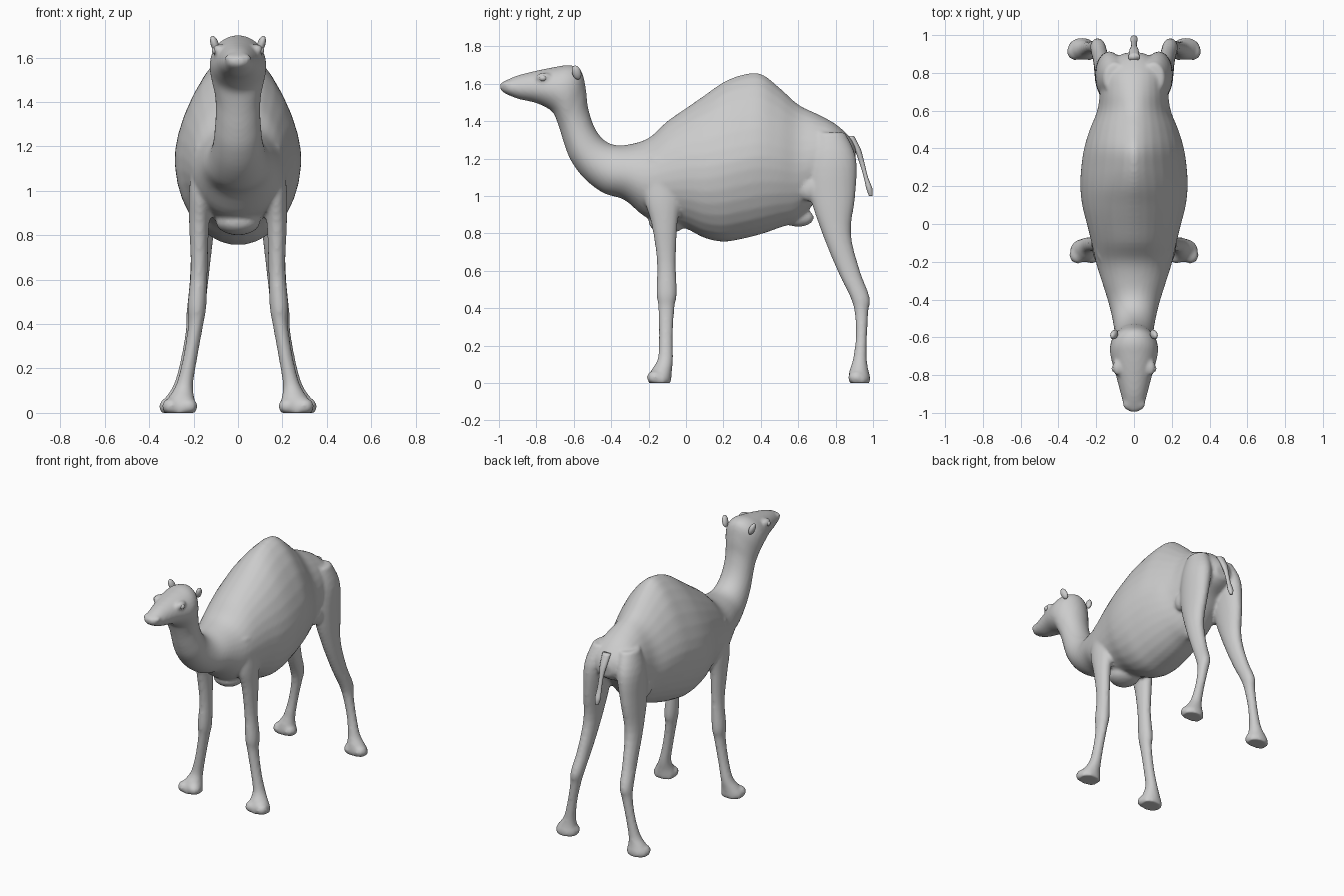
import bpy, bmesh, math
from mathutils import Matrix, Vector


def catmull(rows, steps=4):
    """Smoothly resample a list of number rows."""
    out, n = [], len(rows)
    for i in range(n - 1):
        quad = [rows[max(i - 1, 0)], rows[i], rows[i + 1], rows[min(i + 2, n - 1)]]
        for k in range(steps):
            t = k / steps
            out.append([0.5 * (2 * b + (c - a) * t + (2 * a - 5 * b + 4 * c - d) * t * t
                               + (3 * b - a - 3 * c + d) * t ** 3)
                        for a, b, c, d in zip(*quad)])
    return out + [list(rows[-1])]


def loft(bm, rows, side=1, ridge=False, segs=32):
    """Rows: top y, top z, bottom y, bottom z, half width, centre x."""
    rings = []
    for ty, tz, by, bz, w, xc in catmull(rows):
        p = 2 - 0.5 * math.exp(-((ty - 0.35) / 0.3) ** 2) if ridge else 2
        f = 0.46 if ridge else 0.5
        ring = []
        for k in range(segs):
            a = 2 * math.pi * (k + 0.5) / segs
            c, s = math.cos(a), math.sin(a)
            e = 2 / p if s > 0 else 1
            x = xc + w * math.copysign(abs(c) ** e, c)
            v = f + (1 - f) * s ** e if s > 0 else f + f * s
            ring.append(bm.verts.new((side * x, by + (ty - by) * v, bz + (tz - bz) * v)))
        rings.append(ring)
    for r0, r1 in zip(rings, rings[1:]):
        for k in range(segs):
            j = (k + 1) % segs
            bm.faces.new((r0[k], r0[j], r1[j], r1[k]))
    bm.faces.new(rings[0])
    bm.faces.new(rings[-1])


def limb(rows):
    """Convert z, x, y, rx, ry to loft rows."""
    return [(y + ry, z, y - ry, z, rx, x) for z, x, y, rx, ry in rows]


def blob(bm, loc, size, rot=(0, 0, 0)):
    m = Matrix.LocRotScale(Vector(loc), None, None)
    for i, ax in enumerate("XYZ"):
        m = m @ Matrix.Rotation(rot[i], 4, ax)
    m = m @ Matrix.Diagonal((*size, 1))
    made = bmesh.ops.create_uvsphere(bm, u_segments=20, v_segments=12, radius=1, matrix=m)
    for v in made["verts"]:
        v.co.z = max(v.co.z, 0)


def finish(bm, name, voxel=None):
    bmesh.ops.recalc_face_normals(bm, faces=bm.faces)
    me = bpy.data.meshes.new(name)
    bm.to_mesh(me)
    bm.free()
    ob = bpy.data.objects.new(name, me)
    bpy.context.collection.objects.link(ob)
    bpy.ops.object.select_all(action='DESELECT')
    bpy.context.view_layer.objects.active = ob
    ob.select_set(True)
    if voxel:
        m = ob.modifiers.new("blend", 'REMESH')
        m.mode, m.voxel_size = 'VOXEL', voxel
        s = ob.modifiers.new("soften", 'SMOOTH')
        s.factor, s.iterations = 0.5, 5
        for mod in ("blend", "soften"):
            bpy.ops.object.modifier_apply(modifier=mod)
    bpy.ops.object.shade_smooth()
    return ob


# Spine from nose, over the neck and hump, to the rump
spine = [
    (-.995, 1.60, -.99, 1.565, .025), (-.97, 1.615, -.97, 1.55, .05),
    (-.9, 1.645, -.9, 1.52, .07), (-.8, 1.67, -.81, 1.50, .095),
    (-.70, 1.69, -.75, 1.475, .118), (-.62, 1.70, -.71, 1.445, .128),
    (-.56, 1.67, -.69, 1.40, .122), (-.535, 1.57, -.67, 1.34, .105),
    (-.525, 1.48, -.645, 1.26, .10), (-.495, 1.38, -.61, 1.18, .105),
    (-.45, 1.31, -.54, 1.09, .115), (-.39, 1.275, -.44, 1.015, .135),
    (-.31, 1.275, -.33, .98, .165), (-.2, 1.31, -.22, .89, .20),
    (-.1, 1.40, -.1, .85, .225), (0, 1.47, 0, .825, .25),
    (.1, 1.54, .1, .775, .275), (.2, 1.61, .2, .755, .285),
    (.3, 1.65, .3, .77, .28), (.4, 1.655, .4, .795, .265),
    (.5, 1.58, .5, .83, .235), (.6, 1.49, .6, .87, .195),
    (.7, 1.44, .7, .98, .18), (.8, 1.385, .78, 1.08, .165),
    (.88, 1.31, .86, 1.13, .11), (.91, 1.25, .90, 1.16, .05)]

front_leg = [
    (1.2, .14, -.12, .06, .10), (1.0, .165, -.125, .055, .10),
    (.85, .175, -.115, .045, .07), (.65, .175, -.105, .038, .05),
    (.48, .185, -.103, .042, .054), (.40, .19, -.105, .034, .043),
    (.25, .215, -.107, .032, .037), (.13, .24, -.11, .038, .041),
    (.07, .255, -.13, .058, .055), (.03, .262, -.14, .075, .062), (0, .262, -.14, .075, .06)]

hind_leg = [
    (1.34, .10, .77, .06, .08), (1.2, .125, .785, .075, .125),
    (1.0, .145, .785, .062, .12), (.8, .16, .805, .05, .077),
    (.6, .175, .87, .042, .06), (.46, .19, .93, .041, .052),
    (.38, .20, .938, .034, .037), (.25, .225, .938, .031, .03),
    (.13, .25, .93, .038, .037), (.07, .268, .925, .058, .05),
    (.03, .275, .927, .075, .058), (0, .275, .927, .075, .056)]

bm = bmesh.new()
loft(bm, [r + (0,) for r in spine], ridge=True)
blob(bm, (0, .60, .885), (.05, .085, .05))            # groin fold
blob(bm, (0, -.10, .86), (.10, .10, .06))             # chest pad
for side in (1, -1):
    loft(bm, limb(front_leg), side)
    loft(bm, limb(hind_leg), side)
    blob(bm, (side * .14, .66, 1.04), (.045, .06, .07))      # flank fold
    blob(bm, (side * .088, -.76, 1.635), (.026, .042, .026))  # brow
    blob(bm, (side * .03, -.95, 1.595), (.03, .035, .022))    # nostril swell
    for x, y in ((.262, -.165), (.275, .912)):
        for dx in (-.038, .038):                      # paired toes
            blob(bm, (side * (x + dx), y, .03), (.042, .045, .038))
finish(bm, "camel_body", 0.011)

# Eyes and ears
for side, label in ((1, "left"), (-1, "right")):
    bm = bmesh.new()
    blob(bm, (side * .102, -.765, 1.63), (.016, .02, .016))
    finish(bm, label + "_eye")
    bm = bmesh.new()
    blob(bm, (side * .105, -.585, 1.66), (.018, .024, .04), (.3, side * .3, 0))
    finish(bm, label + "_ear")

# Tail with a flattened tuft
bm = bmesh.new()
loft(bm, limb([(1.32, 0, .88, .03, .02), (1.25, 0, .917, .025, .018), (1.18, 0, .94, .016, .014),
               (1.10, 0, .962, .016, .012), (1.04, 0, .98, .02, .017), (1.0, 0, .988, .01, .01)]),
     segs=12)
finish(bm, "tail")
